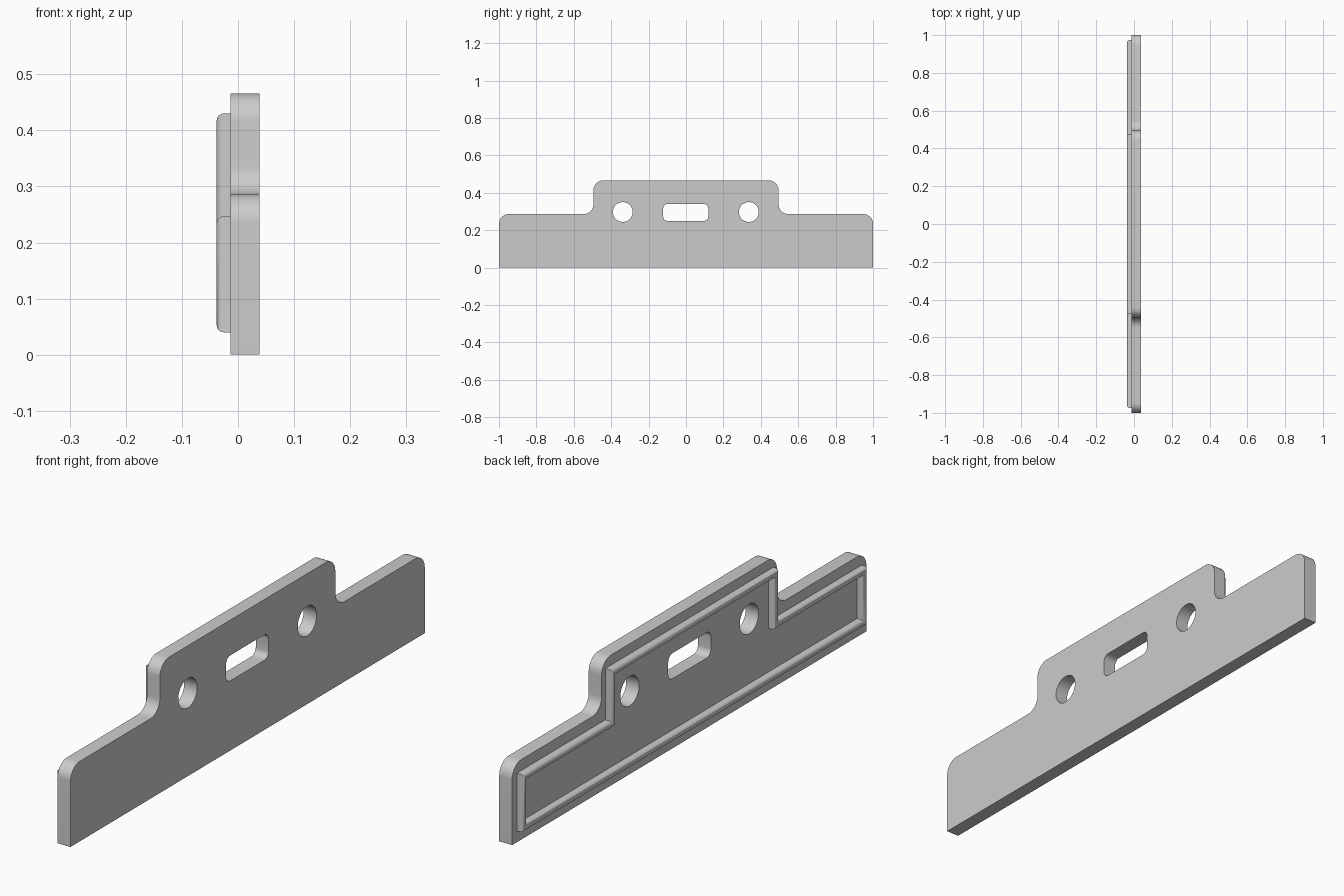
import bpy, bmesh, math
from mathutils import Matrix, Vector

if "Cube" in bpy.data.objects:
    bpy.data.objects.remove(bpy.data.objects["Cube"])

# One plain grey for everything
grey = bpy.data.materials.new("grey")
grey.use_nodes = True
colour = (0.6, 0.6, 0.6, 1)
grey.diffuse_color = colour
grey.node_tree.nodes["Principled BSDF"].inputs["Base Color"].default_value = colour

BACK, FRONT, RIM_TOP = -0.013, 0.038, -0.038   # x levels


def finish(name, mesh):
    """Add a mesh to the scene with the grey material and smoothed curves."""
    ob = bpy.data.objects.new(name, mesh)
    bpy.context.collection.objects.link(ob)
    mesh.materials.clear()
    mesh.materials.append(grey)
    bpy.ops.object.select_all(action='DESELECT')
    bpy.context.view_layer.objects.active = ob
    ob.select_set(True)
    bpy.ops.object.shade_smooth_by_angle(angle=math.radians(35))
    return ob


def fillet(corners, steps=10):
    """Round each (y, z, radius) corner of a right-angled outline."""
    out = []
    for i, (y, z, r) in enumerate(corners):
        p = Vector((y, z))
        if r == 0:
            out.append(p)
            continue
        a = (Vector(corners[i - 1][:2]) - p).normalized()
        b = (Vector(corners[(i + 1) % len(corners)][:2]) - p).normalized()
        centre = p + (a + b) * r
        for k in range(steps + 1):
            t = math.pi / 2 * k / steps
            out.append(centre - b * r * math.cos(t) - a * r * math.sin(t))
    return out


def stepped(half, step, low, shoulder, top, r=0.0, foot=0.0):
    """Counter-clockwise outline with a raised middle section."""
    return [(-half, low, foot), (half, low, foot), (half, shoulder, r), (step, shoulder, r),
            (step, top, r), (-step, top, r), (-step, shoulder, r), (-half, shoulder, r)]


# Plate: filled outline with two round holes and a slot
curve = bpy.data.curves.new("plate_outline", 'CURVE')
curve.dimensions = '2D'
curve.fill_mode = 'BOTH'
curve.extrude = (FRONT - BACK) / 2
loops = [fillet(stepped(1, 0.495, 0, 0.286, 0.466, 0.052)),
         fillet([(-0.122, 0.249, 0.024), (0.119, 0.249, 0.024),
                 (0.119, 0.34, 0.024), (-0.122, 0.34, 0.024)], 6)]
for y in (-0.338, 0.336):
    loops.append([Vector((y + 0.053 * math.cos(k * math.tau / 40),
                          0.297 + 0.053 * math.sin(k * math.tau / 40))) for k in range(40)])
for loop in loops:
    spline = curve.splines.new('POLY')
    spline.points.add(len(loop) - 1)
    spline.use_cyclic_u = True
    for point, p in zip(spline.points, loop):
        point.co = (p.x, p.y, 0, 1)
helper = bpy.data.objects.new("plate_outline", curve)
bpy.context.collection.objects.link(helper)
bpy.context.view_layer.update()
plate = bpy.data.meshes.new_from_object(
    helper.evaluated_get(bpy.context.evaluated_depsgraph_get()))
bpy.data.objects.remove(helper)
# Stand the outline up in the y-z plane
plate.transform(Matrix(((0, 0, 1, (FRONT + BACK) / 2), (1, 0, 0, 0), (0, 1, 0, 0), (0, 0, 0, 1))))
bm = bmesh.new()
bm.from_mesh(plate)
bmesh.ops.remove_doubles(bm, verts=bm.verts, dist=1e-5)
bmesh.ops.recalc_face_normals(bm, faces=bm.faces)
bm.to_mesh(plate)
bm.free()
finish("plate", plate)

# Raised rim: round-topped profile swept round the outline with mitred corners
WIDTH = 0.026
R = WIDTH / 2
profile = [(0, BACK + 0.002)]
for k in range(13):
    t = math.pi * k / 12
    profile.append((R - R * math.cos(t), RIM_TOP + R - R * math.sin(t)))
profile.append((WIDTH, BACK + 0.002))
bm = bmesh.new()
rings = []
for d, x in profile:
    path = stepped(0.973 - d, 0.474 - d, 0.04 + d, 0.247 - d, 0.43 - d)
    rings.append([bm.verts.new((x, y, z)) for y, z, _ in path])
for a, b in zip(rings, rings[1:] + rings[:1]):
    for i in range(len(a)):
        j = (i + 1) % len(a)
        bm.faces.new((a[i], a[j], b[j], b[i]))
bmesh.ops.recalc_face_normals(bm, faces=bm.faces)
rim = bpy.data.meshes.new("rim")
bm.to_mesh(rim)
bm.free()
finish("rim", rim)
